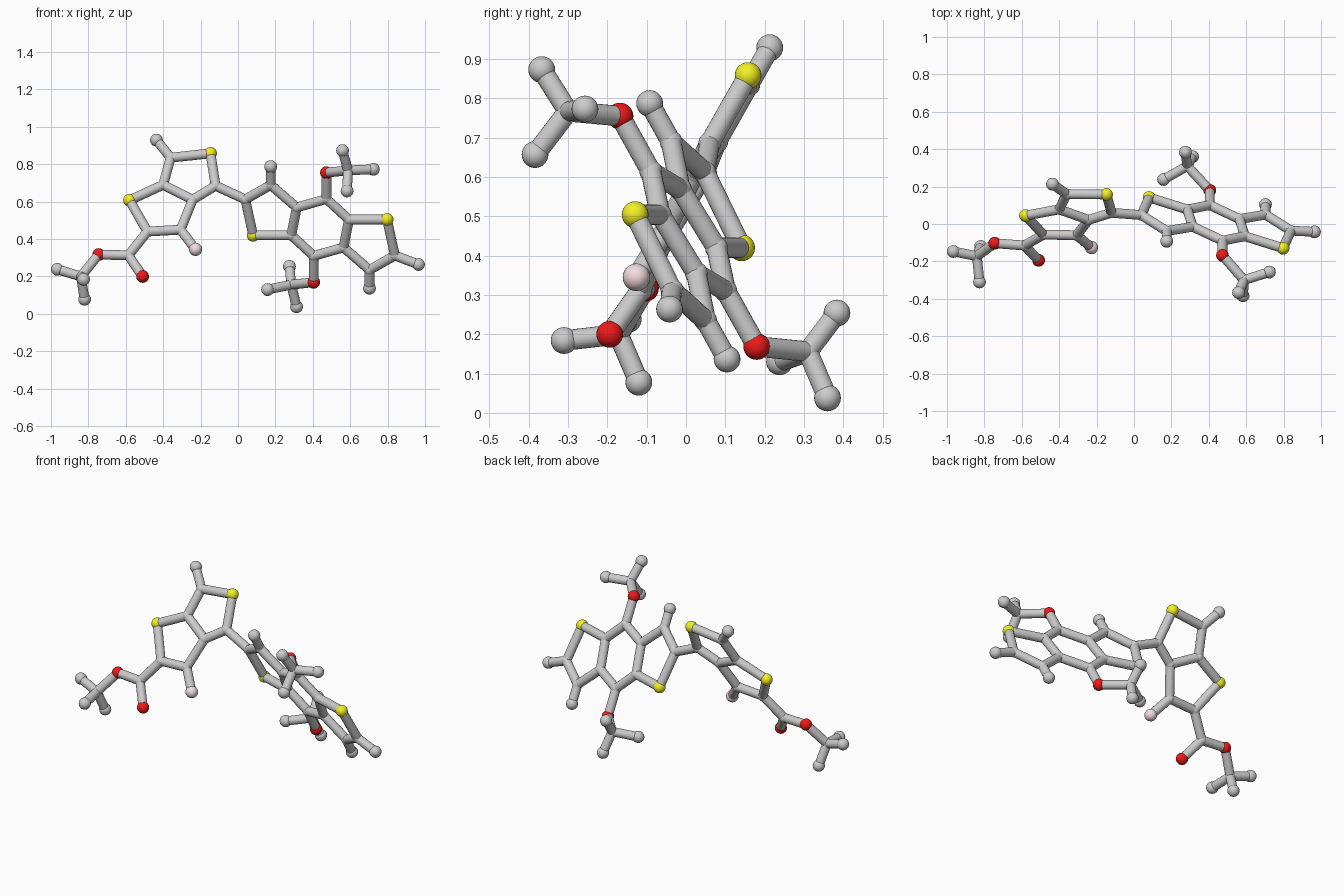
import bpy, bmesh
from mathutils import Vector, Matrix

if "Cube" in bpy.data.objects:
    bpy.data.objects.remove(bpy.data.objects["Cube"])

BOND_R, JOINT_R, BALL_R = 0.026, 0.029, 0.034


def material(name, rgb):
    m = bpy.data.materials.new(name)
    m.diffuse_color = (*rgb, 1)
    m.use_nodes = True
    m.node_tree.nodes["Principled BSDF"].inputs["Base Color"].default_value = m.diffuse_color
    return m


yellow = material("yellow", (0.9, 0.87, 0.02))
red = material("red", (0.85, 0.01, 0.01))
pink = material("pink", (0.9, 0.72, 0.75))


def finish(bm, name, mat=None):
    for f in bm.faces:
        f.smooth = True
    me = bpy.data.meshes.new(name)
    bm.to_mesh(me)
    bm.free()
    if mat:
        me.materials.append(mat)
    bpy.context.collection.objects.link(bpy.data.objects.new(name, me))


def ball(name, p, r, mat=None):
    bm = bmesh.new()
    bmesh.ops.create_uvsphere(bm, u_segments=24, v_segments=14, radius=r,
                              matrix=Matrix.Translation(p))
    finish(bm, name, mat)


def stick(name, a, b):
    d = b - a
    mtx = Matrix.Translation((a + b) / 2) @ d.to_track_quat('Z', 'Y').to_matrix().to_4x4()
    bm = bmesh.new()
    bmesh.ops.create_cone(bm, cap_ends=False, segments=20, radius1=BOND_R,
                          radius2=BOND_R, depth=d.length, matrix=mtx)
    finish(bm, name)


# Left fused rings with the ester tail
P = {
    "tipA": (-.436, .213, .929), "cB": (-.36, .16, .835), "sul1": (-.147, .158, .858),
    "cC": (-.12, .06, .685), "cD": (-.40, .078, .69), "cE": (-.243, .022, .61),
    "sul2": (-.58, .045, .607), "cF": (-.484, -.057, .44), "cG": (-.307, -.06, .45),
    "fluo": (-.227, -.126, .345), "cEster": (-.586, -.115, .313),
    "oxy1": (-.51, -.194, .20), "oxy2": (-.745, -.103, .317),
    "cTail": (-.84, -.172, .2), "tipT1": (-.966, -.147, .238),
    "tipT2": (-.82, -.12, .078), "tipT3": (-.826, -.31, .184),
    # Side groups of the right rings
    "cUp": (.588, -.3, .767), "tipU1": (.559, -.367, .873),
    "tipU2": (.583, -.384, .657), "tipU3": (.724, -.257, .773),
    "cLow": (.285, .31, .156), "tipL1": (.313, .36, .038),
    "tipL2": (.275, .384, .254), "tipL3": (.158, .238, .13),
}

# Right flat rings: half given as (dx, dz) in a tilted plane, the rest by point symmetry
half = {"cK": (-.40, .15), "cL": (-.264, .227), "tipL": (-.264, .325),
        "cM": (-.125, .107), "cN": (-.154, -.042), "sul3": (-.358, -.042),
        "cP": (.034, .152), "oxy3": (.034, .293)}
for n, (dx, dz) in half.items():
    for s, suffix in ((1, ""), (-1, "_opp")):
        x, z = s * dx, s * dz
        P[n + suffix] = (.439 + x, .006 - .313 * x - .557 * z, .462 + z)
P["tipK_opp"] = (.965, -.042, .264)
P = {k: Vector(v) for k, v in P.items()}

chains = [
    "tipA cB sul1 cC cE cD cB", "cD sul2 cF cG cE", "cG fluo", "cF cEster oxy1",
    "cEster oxy2 cTail tipT1", "cTail tipT2", "cTail tipT3",
    "cC cK", "cK_opp tipK_opp",
    "oxy3 cUp tipU1", "cUp tipU2", "cUp tipU3",
    "oxy3_opp cLow tipL1", "cLow tipL2", "cLow tipL3",
    "cP cN_opp", "cP_opp cN",
]
for s in ("", "_opp"):
    for c in ("cK cL cM cN sul3 cK", "cL tipL", "cM cP oxy3"):
        chains.append(" ".join(n + s for n in c.split()))

# Sticks
for c in chains:
    names = c.split()
    for a, b in zip(names, names[1:]):
        stick("bond_stick", P[a], P[b])

# Balls
kinds = {"sul": ("yellow_ball", BALL_R, yellow), "oxy": ("red_ball", BALL_R, red),
         "flu": ("pink_ball", BALL_R + .001, pink), "tip": ("end_ball", BALL_R, None)}
for n, p in P.items():
    name, r, mat = kinds.get(n[:3], ("joint_ball", JOINT_R, None))
    ball(name, p, r, mat)
